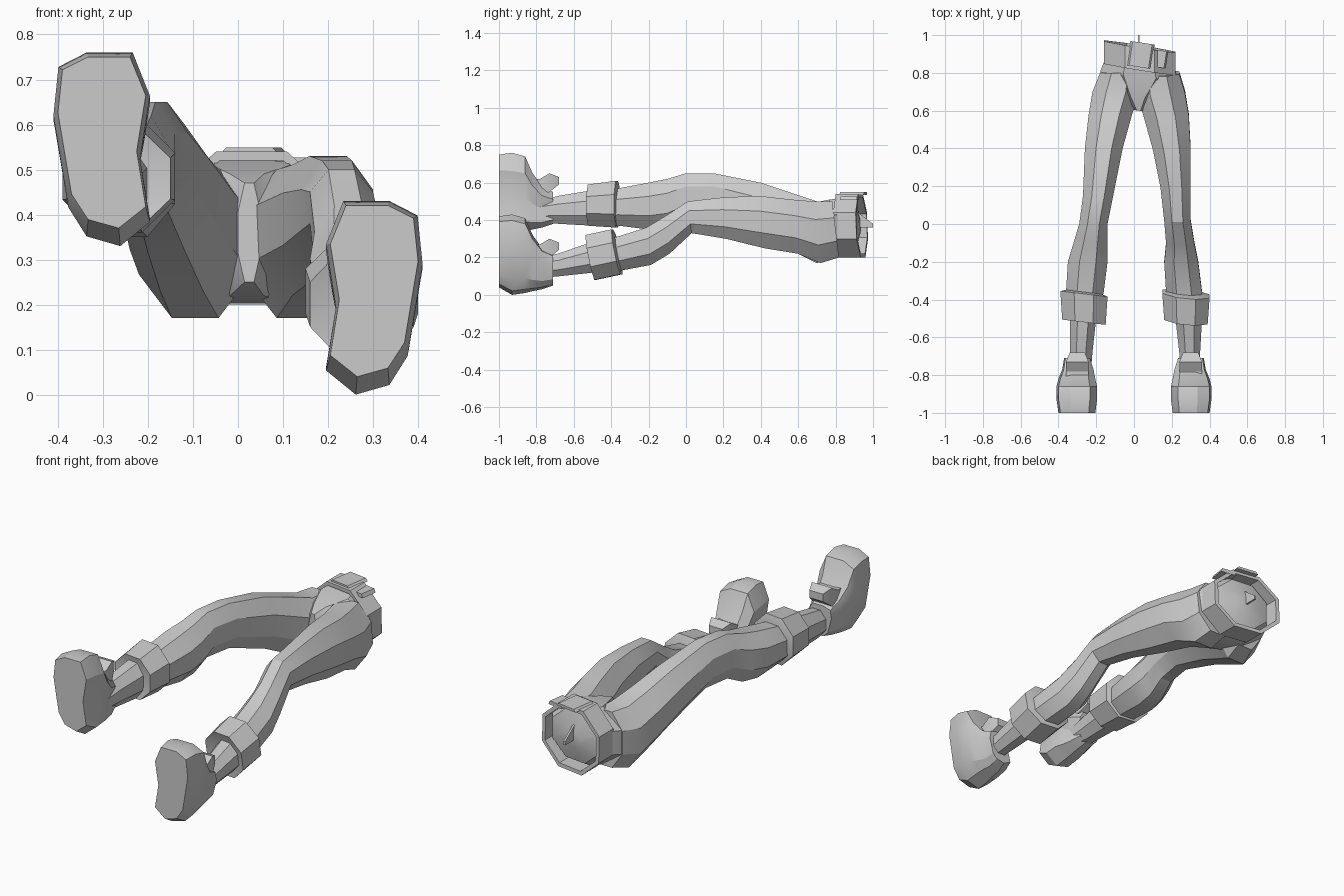
import bpy, bmesh, math
from mathutils import Vector, Matrix

default_cube = bpy.data.objects.get("Cube")
if default_cube:
    bpy.data.objects.remove(default_cube, do_unlink=True)

# One plain grey for everything
grey = bpy.data.materials.new("plain_grey")
grey.use_nodes = True
colour = (0.6, 0.6, 0.6, 1)
grey.diffuse_color = colour
grey.node_tree.nodes["Principled BSDF"].inputs["Base Color"].default_value = colour


def polygon(sides):
    """Regular outline with flat sides touching the unit square."""
    step = 2 * math.pi / sides
    grow = 1 / math.cos(step / 2)
    return [(grow * math.cos(step * (i + 0.5)), grow * math.sin(step * (i + 0.5)))
            for i in range(sides)]


def finish(name, bm):
    bmesh.ops.recalc_face_normals(bm, faces=bm.faces)
    mesh = bpy.data.meshes.new(name)
    bm.to_mesh(mesh)
    bm.free()
    mesh.materials.append(grey)
    part = bpy.data.objects.new(name, mesh)
    bpy.context.collection.objects.link(part)
    bpy.ops.object.select_all(action='DESELECT')
    part.select_set(True)
    bpy.context.view_layer.objects.active = part
    bpy.ops.object.shade_smooth_by_angle(angle=math.radians(25))
    return part


def loft(name, rings, outline, slant_x=0, slant_z=0, mirror=1, lift=0, closed=False):
    """Skin an outline through rings (y, x low, x high, z low, z high), in hundredths."""
    bm = bmesh.new()
    loops = []
    for ring in rings:
        y, x0, x1, z0, z1 = [value / 100 for value in ring]
        middle = Vector(((x0 + x1) / 2, y, (z0 + z1) / 2))
        loop = []
        for u, v in outline:
            dx, dz = u * (x1 - x0) / 2, v * (z1 - z0) / 2
            point = middle + Vector((dx, dx * slant_x + dz * slant_z, dz))
            loop.append(bm.verts.new((point.x * mirror, point.y, point.z + lift)))
        loops.append(loop)
    pairs = list(zip(loops, loops[1:]))
    if closed:
        pairs.append((loops[-1], loops[0]))
    else:
        bm.faces.new(loops[0])
        bm.faces.new(loops[-1])
    count = len(outline)
    for a, b in pairs:
        for i in range(count):
            j = (i + 1) % count
            bm.faces.new((a[i], a[j], b[j], b[i]))
    return finish(name, bm)


def plate(name, centre, size, turn):
    """Box bevelled towards its upper face."""
    bm = bmesh.new()
    bmesh.ops.create_cube(bm, size=1)
    for vert in bm.verts:
        if vert.co.z > 0:
            vert.co.x *= 0.8
    bmesh.ops.scale(bm, vec=size, verts=bm.verts)
    bmesh.ops.rotate(bm, cent=(0, 0, 0), matrix=Matrix.Rotation(turn, 3, 'Z'), verts=bm.verts)
    bmesh.ops.translate(bm, vec=centre, verts=bm.verts)
    return finish(name, bm)


octagon = polygon(8)
square = polygon(4)

# Trouser legs, from ankle to seat
loft("left_leg", [
    (-80, 25, 34, 9, 20), (-68, 24, 35, 10, 22), (-50, 22, 36, 12, 28),
    (-36, 17, 36, 13, 31), (-20, 16, 34, 16, 36), (-10, 17, 32, 22, 42),
    (2, 16, 30, 33, 50), (20, 14, 30, 30, 52), (40, 10, 30, 25, 53),
    (58, 5, 29, 22, 51), (70, 1, 27, 17, 50), (80, 1, 24, 20, 50)],
    octagon, slant_z=-0.12)
loft("right_leg", [
    (-80, -33, -23, 39, 50), (-68, -34, -22, 38, 53), (-50, -34, -20, 37, 56),
    (-36, -36, -16, 37, 57), (-20, -35, -14, 35, 60), (-10, -32, -14, 36, 62),
    (0, -29, -14, 41, 65), (15, -27, -11, 41, 65), (40, -26, -6, 32, 60),
    (58, -24, -1, 23, 54), (70, -22, 3, 17, 50), (80, -18, 3, 20, 50)],
    octagon)

# Pelvis with a low dome closing the waist
loft("pelvis", [
    (60, 0, 5, 25, 47), (67, -7, 11, 22, 49), (78, -18, 24, 20, 51),
    (86, -15, 21, 22, 52), (90, -12, 18, 24, 50), (93, -3, 8, 33, 41)],
    octagon, slant_x=-0.12)

# Hollow belt with buckle, side loop and pin
loft("belt", [
    (82, -16, 22, 20, 54), (94, -16, 22, 20, 54),
    (94, -14, 20, 22, 52), (82, -14, 20, 22, 52)],
    octagon, slant_x=-0.16, slant_z=-0.04, closed=True)
plate("buckle", (0.035, 0.895, 0.542), (0.13, 0.13, 0.014), -0.15)
plate("belt_loop", (0.13, 0.875, 0.517), (0.09, 0.09, 0.02), -0.15)
loft("waist_pin", [(92, 2, 3, 36, 44), (100, 2, 3, 36, 38)], square)

# Shin cuffs
loft("left_cuff", [
    (-50, 21, 34, 13, 28), (-51, 16, 39, 8, 32), (-37, 15, 40, 11, 35), (-36, 18, 36, 14, 32)],
    octagon, slant_x=-0.1, slant_z=-0.2)
loft("right_cuff", [
    (-51, -33, -20, 40, 56), (-52, -38, -15, 37, 59), (-37, -39, -14, 36, 61), (-36, -36, -17, 39, 58)],
    octagon, slant_x=-0.12)

# Shoes: one sole outline narrowing up to the collar, and a tongue
sole = [(-0.95, -0.75), (-0.35, -1), (0.33, -0.9), (0.7, -0.6), (1, 0.35),
        (0.9, 0.85), (0.33, 1), (-0.6, 1), (-0.95, 0.55), (-0.75, -0.1)]
for side, mirror, lift in (("left", 1, 0), ("right", -1, 0.33)):
    loft(side + "_shoe", [
        (-100, 20, 40, 4, 42), (-93, 19, 41, 0, 43), (-86, 19, 41, 1, 41),
        (-82, 20, 40, 2, 32), (-77, 21, 38, 3, 25), (-71, 23, 37, 5, 22)],
        sole, mirror=mirror, lift=lift)
    loft(side + "_tongue", [
        (-84, 24, 36, 19, 28), (-78, 24, 36, 20, 28), (-73, 24, 36, 21, 31), (-68, 26, 34, 25, 29)],
        square, mirror=mirror, lift=lift - 0.01 * mirror)
